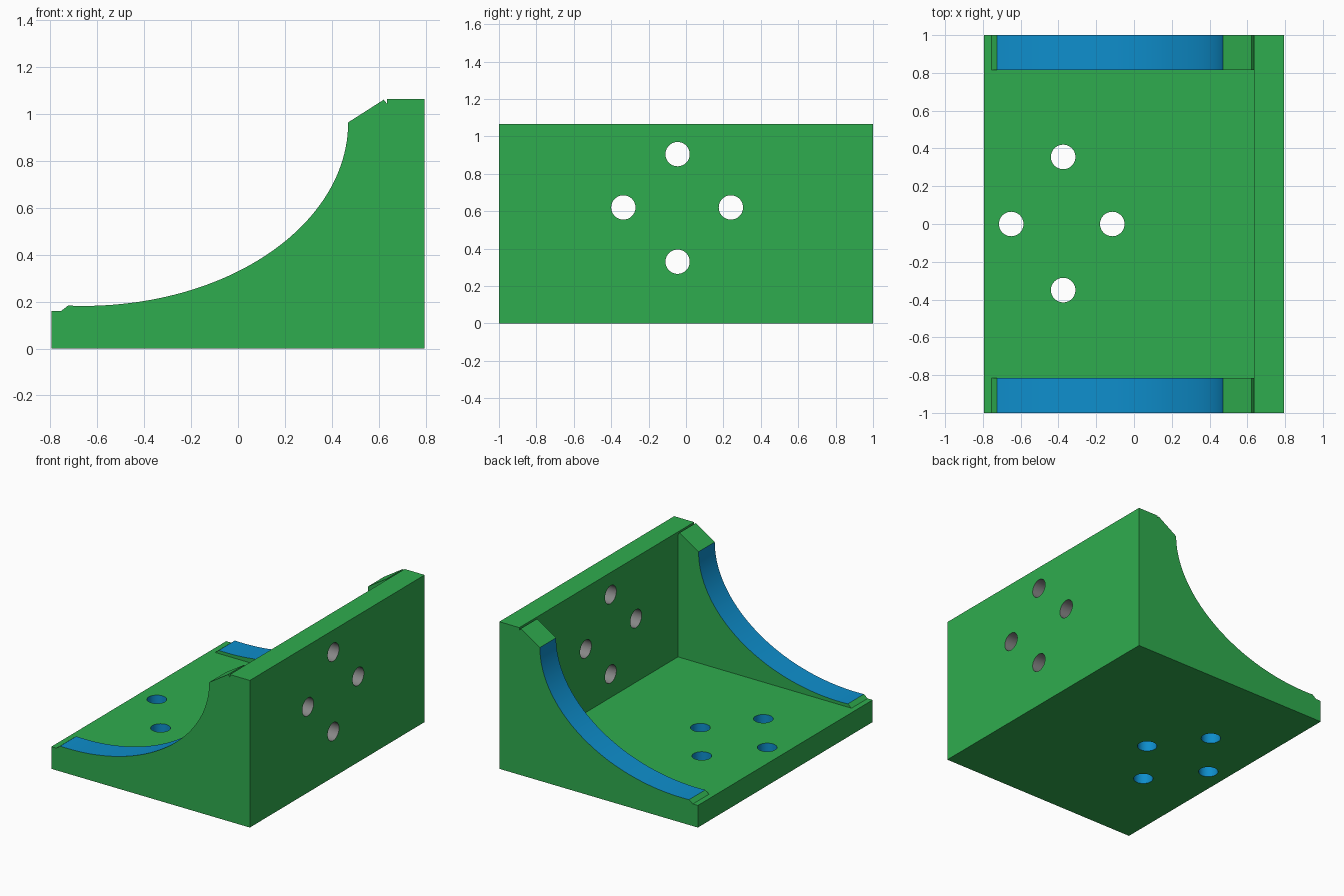
import bpy, bmesh, math
from mathutils import Matrix, Vector

if "Cube" in bpy.data.objects:
    bpy.data.objects.remove(bpy.data.objects["Cube"])


def material(name, srgb):
    m = bpy.data.materials.new(name)
    lin = [((c / 255 + 0.055) / 1.055) ** 2.4 for c in srgb]
    m.diffuse_color = (*lin, 1)
    m.use_nodes = True
    m.node_tree.nodes["Principled BSDF"].inputs["Base Color"].default_value = m.diffuse_color
    return m


MATS = [material("green", (47, 172, 78)),
        material("blue", (14, 142, 204)),
        material("grey", (135, 135, 135))]
GREEN, BLUE, GREY = range(3)


def finish(name, bm):
    bmesh.ops.recalc_face_normals(bm, faces=bm.faces)
    me = bpy.data.meshes.new(name)
    bm.to_mesh(me)
    bm.free()
    for m in MATS:
        me.materials.append(m)
    ob = bpy.data.objects.new(name, me)
    bpy.context.collection.objects.link(ob)
    return ob


def extrude_profile(name, pts, y0, y1, blue_sides=()):
    """Extrude an x-z outline along y; sides whose index is listed become blue."""
    bm = bmesh.new()
    a = [bm.verts.new((x, y0, z)) for x, z in pts]
    b = [bm.verts.new((x, y1, z)) for x, z in pts]
    bm.faces.new(a)
    bm.faces.new(b[::-1])
    n = len(pts)
    for i in range(n):
        j = (i + 1) % n
        f = bm.faces.new((a[i], b[i], b[j], a[j]))
        f.material_index = BLUE if i in blue_sides else GREEN
    return finish(name, bm)


def hole_cutter(name, centre, axis, mat):
    bm = bmesh.new()
    rot = Vector((0, 0, 1)).rotation_difference(Vector(axis)).to_matrix().to_4x4()
    bmesh.ops.create_cone(bm, cap_ends=True, segments=48, radius1=0.065, radius2=0.065,
                          depth=0.4, matrix=Matrix.Translation(centre) @ rot)
    for f in bm.faces:
        f.material_index = mat
    return finish(name, bm)


def combine(target, other, operation):
    mod = target.modifiers.new(operation.title(), 'BOOLEAN')
    mod.operation = operation
    mod.solver = 'EXACT'
    mod.object = other
    bpy.context.view_layer.objects.active = target
    bpy.ops.object.modifier_apply(modifier=mod.name)
    bpy.data.objects.remove(other, do_unlink=True)


# base plate and upright wall
X, H, T, WALL = 0.795, 1.065, 0.16, 0.635
bracket = extrude_profile("angle_bracket", [(-X, 0), (X, 0), (X, H), (WALL, H), (WALL, T), (-X, T)], -1, 1)

# curved cradle ribs at both ends
STEPS = 48
start = math.radians(-93.3)
arc = []
for i in range(STEPS + 1):
    t = start * (1 - i / STEPS)
    arc.append((-0.66 + 1.13 * math.cos(t), 0.965 + 0.783 * math.sin(t)))
outline = [(-0.755, T)] + arc + [(0.622, 1.062), (WALL, 1.045), (0.70, 1.0), (0.70, 0.08), (-0.755, 0.08)]
for y0, y1 in ((-1, -0.815), (0.815, 1)):
    rib = extrude_profile("cradle_rib", outline, y0, y1, range(1, STEPS + 1))
    combine(bracket, rib, 'UNION')

# bolt holes through the base and the wall
for x, y in ((-0.65, 0), (-0.115, 0), (-0.375, 0.355), (-0.375, -0.35)):
    combine(bracket, hole_cutter("base_hole", (x, y, T / 2), (0, 0, 1), BLUE), 'DIFFERENCE')
for y, z in ((-0.045, 0.905), (-0.045, 0.33), (-0.335, 0.62), (0.24, 0.62)):
    combine(bracket, hole_cutter("wall_hole", (0.715, y, z), (1, 0, 0), GREY), 'DIFFERENCE')

# smooth curves, crisp edges
bpy.ops.object.select_all(action='DESELECT')
bracket.select_set(True)
bpy.context.view_layer.objects.active = bracket
bpy.ops.object.shade_smooth_by_angle(angle=math.radians(25))
